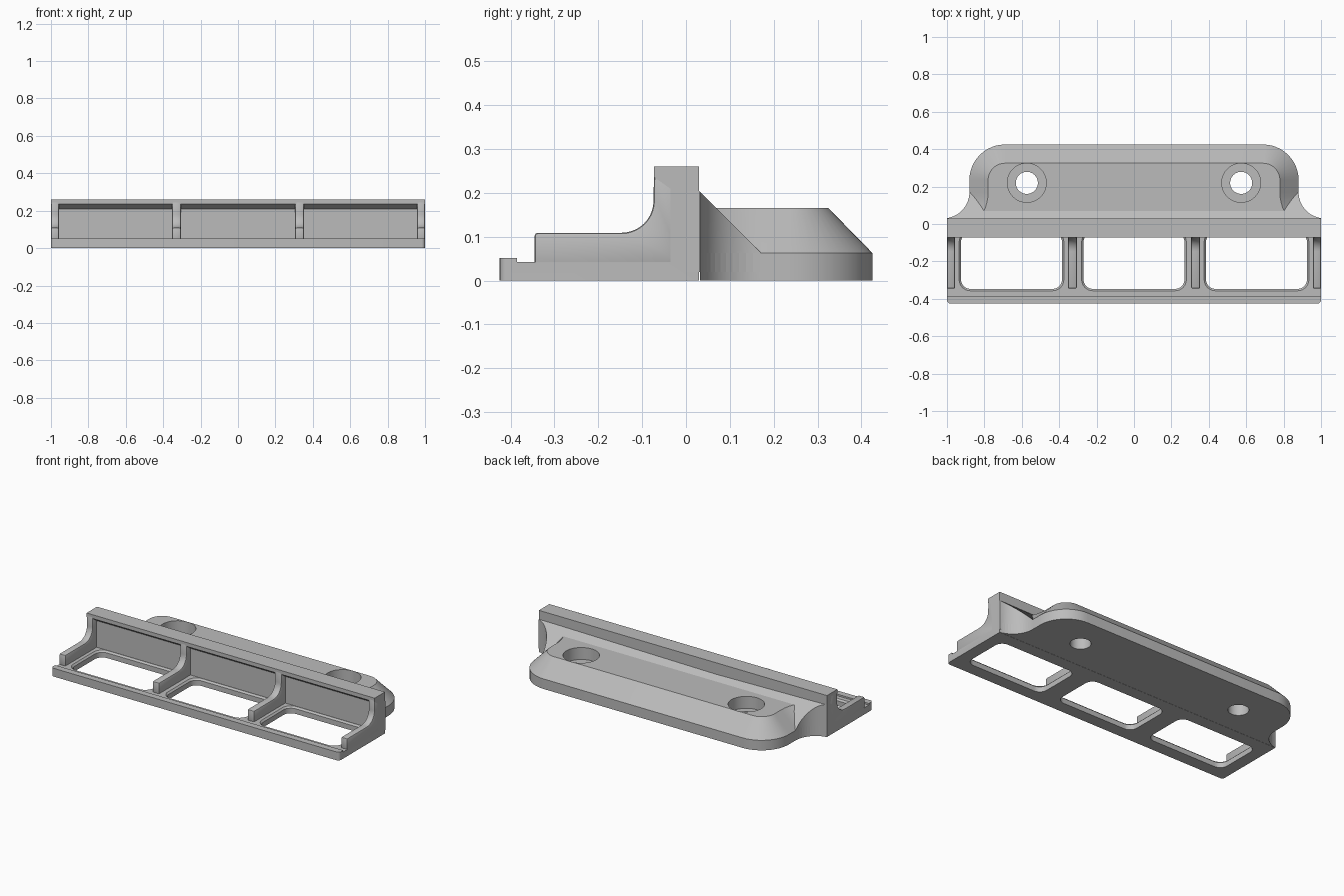
import bpy, bmesh
from math import cos, sin, radians

cube = bpy.data.objects.get("Cube")
if cube:
    bpy.data.objects.remove(cube)

grey = bpy.data.materials.new("plain grey")
grey.use_nodes = True
grey.diffuse_color = (0.5, 0.5, 0.5, 1)
grey.node_tree.nodes["Principled BSDF"].inputs["Base Color"].default_value = (0.5, 0.5, 0.5, 1)


def loft(name, rings, helper=False):
    """Closed solid through rings of equal point count."""
    bm = bmesh.new()
    loops = [[bm.verts.new(p) for p in ring] for ring in rings]
    for a, b in zip(loops, loops[1:]):
        for i in range(len(a)):
            j = (i + 1) % len(a)
            bm.faces.new((a[i], a[j], b[j], b[i]))
    bm.faces.new(loops[0][::-1])
    bm.faces.new(loops[-1])
    bmesh.ops.recalc_face_normals(bm, faces=bm.faces)
    mesh = bpy.data.meshes.new(name)
    bm.to_mesh(mesh)
    bm.free()
    mesh.materials.append(grey)
    obj = bpy.data.objects.new(name, mesh)
    bpy.context.collection.objects.link(obj)
    obj.hide_render = helper
    return obj


def extrude_x(name, profile, x0, x1):
    return loft(name, [[(x, y, z) for y, z in profile] for x in (x0, x1)])


def arc(cx, cy, r, a0, a1, n=12):
    steps = [radians(a0 + (a1 - a0) * i / n) for i in range(n + 1)]
    return [(cx + r * cos(a), cy + r * sin(a)) for a in steps]


def at(outline, z):
    return [(x, y, z) for x, y in outline]


def boolean(obj, other, operation):
    mod = obj.modifiers.new(operation.lower(), "BOOLEAN")
    mod.object, mod.operation, mod.solver = other, operation, "EXACT"


def finish(obj):
    """Apply the modifiers and smooth the curved faces."""
    bpy.ops.object.select_all(action="DESELECT")
    bpy.context.view_layer.objects.active = obj
    obj.select_set(True)
    for mod in list(obj.modifiers):
        bpy.ops.object.modifier_apply(modifier=mod.name)
    bpy.ops.object.shade_smooth_by_angle(angle=radians(25))


# Front tray, lip and upright wall with an overhanging top rail
FRONT, WALL, BACK, PANEL = -0.425, -0.073, 0.03, -0.035
tray = extrude_x("tray_and_wall", [
    (FRONT, 0), (FRONT, 0.052), (-0.385, 0.052), (-0.385, 0.042),
    (PANEL, 0.042), (PANEL, 0.209), (WALL, 0.236), (WALL, 0.26),
    (BACK, 0.26), (BACK, 0)], -1, 1)
bm = bmesh.new()
bm.from_mesh(tray.data)
corners = [e for e in bm.edges if all(v.co.y < FRONT + 0.01 for v in e.verts)
           and abs(e.verts[0].co.x - e.verts[1].co.x) < 0.01]
bmesh.ops.bevel(bm, geom=corners, offset=0.018, segments=4, profile=0.5, affect="EDGES")
bm.to_mesh(tray.data)
bm.free()


# Mounting flange outline, drawn at any inset from its edge
def flange_outline(inset):
    half = (arc(1.02, 0.17, 0.14 + inset, 262, 180)
            + arc(0.69, 0.235, 0.19 - inset, 0, 90))
    half = [(min(x, 1), max(y, 0.0)) for x, y in half]
    return half + [(-x, y) for x, y in reversed(half)]


rim, top = flange_outline(0), flange_outline(0.1)
flange = loft("mounting_flange", [at(rim, 0), at(rim, 0.063), at(top, 0.165)])

# Sloped brace between the wall and the flange
side = [(1, 0.0)] + arc(1.02, 0.17, 0.14, 262, 180)
brace_outline = side + [(-x, y) for x, y in reversed(side)]
brace = loft("sloped_brace", [at(brace_outline, 0.02),
                              [(x, y, 0.235 - max(y, BACK)) for x, y in brace_outline]], True)
boolean(flange, brace, "UNION")

# Counterbored screw holes
helpers = [brace]
for x in (-0.573, 0.573):
    bore, head = (arc(x, 0.22, r, 0, 352.5, 47) for r in (0.059, 0.104))
    cutter = loft("screw_hole_cutter", [at(bore, -0.1), at(bore, 0.09),
                                        at(head, 0.09), at(head, 0.3)], True)
    boolean(flange, cutter, "DIFFERENCE")
    helpers.append(cutter)


# Three rounded windows with chamfered upper edges
def window(cx, grow):
    w, y0, y1, r = 0.27 + grow, -0.347 - grow, PANEL - 0.012 + grow, 0.05 + grow
    return (arc(cx + w - r, y1 - r, r, 0, 90, 8) + arc(cx - w + r, y1 - r, r, 90, 180, 8)
            + arc(cx - w + r, y0 + r, r, 180, 270, 8) + arc(cx + w - r, y0 + r, r, 270, 360, 8))


for cx in (-0.655, 0, 0.655):
    cutter = loft("window_cutter", [at(window(cx, 0), -0.1), at(window(cx, 0), 0.032),
                                    at(window(cx, 0.011), 0.043),
                                    at(window(cx, 0.011), 0.06)], True)
    boolean(tray, cutter, "DIFFERENCE")
    helpers.append(cutter)

finish(tray)
finish(flange)
for helper in helpers:
    bpy.data.objects.remove(helper)

# Ribs dividing the bays, swept up into the wall
rib_profile = ([(-0.345, 0.03), (-0.345, 0.109)]
               + arc(-0.147, 0.182, 0.073, 270, 360, 10)
               + [(WALL, 0.25), (0, 0.25), (0, 0.03)])
for name, x0, x1 in (("right_end_rib", -1, -0.957), ("right_rib", -0.353, -0.306),
                     ("left_rib", 0.306, 0.353), ("left_end_rib", 0.957, 1)):
    rib = extrude_x(name, rib_profile, x0, x1)
    bevel = rib.modifiers.new("chamfer", "BEVEL")
    bevel.width, bevel.segments = 0.007, 2
    bevel.limit_method, bevel.angle_limit = "ANGLE", radians(40)
    finish(rib)
